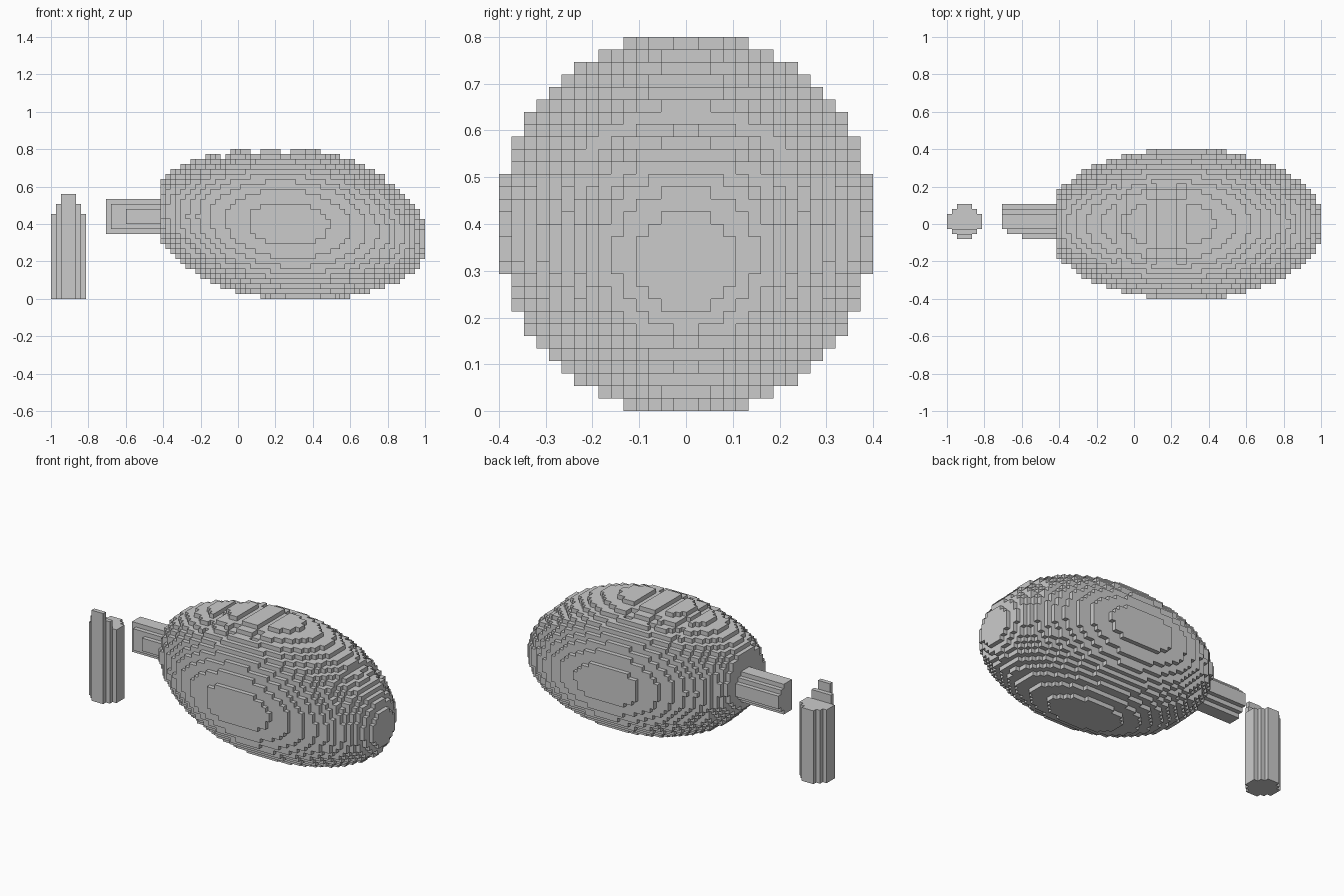
import bpy
import bmesh
from math import sqrt
from mathutils import Vector

if "Cube" in bpy.data.objects:
    bpy.data.objects.remove(bpy.data.objects["Cube"], do_unlink=True)

CELL = 2 / 75                      # edge length of one block
NX, NY, NZ = 75, 30, 30            # blocks along each axis
ORIGIN = Vector((-1, -0.4, 0))
AXES = [Vector((1, 0, 0)), Vector((0, 1, 0)), Vector((0, 0, 1))]


def build_blocks(name, cells):
    """Skin a set of (i, j, k) blocks with only its outward faces."""
    bm = bmesh.new()
    verts = {}

    def corner(p):
        key = tuple(round(c) for c in p)
        if key not in verts:
            verts[key] = bm.verts.new(ORIGIN + Vector(key) * CELL)
        return verts[key]

    for cell in cells:
        base = Vector(cell)
        for a in range(3):
            n, u, v = AXES[a], AXES[(a + 1) % 3], AXES[(a + 2) % 3]
            for side in (-1, 1):
                if tuple(int(c) for c in base + n * side) in cells:
                    continue
                start = base + n if side > 0 else base
                loop = [start, start + u, start + u + v, start + v]
                if side < 0:
                    loop.reverse()
                bm.faces.new([corner(p) for p in loop])
    mesh = bpy.data.meshes.new(name)
    bm.to_mesh(mesh)
    bm.free()
    obj = bpy.data.objects.new(name, mesh)
    bpy.context.collection.objects.link(obj)
    return obj


def disc():
    """Seven-block-wide round section."""
    return [(a, b) for a in range(7) for b in range(7)
            if (a - 3) ** 2 + (b - 3) ** 2 <= 10]


# Body: drooping ellipsoid with a blunt rear and shallow grooves on top
GROOVES = (-0.07, 0.09, 0.25, 0.825)


def in_body(x, y, z):
    u = (x - 0.27) / 0.745
    if abs(u) >= 1 or x < -0.413:
        return False
    dz = z - (0.4 - 0.04 * u - 0.05 * u ** 3)
    radius = 0.406
    grooved = any(abs(x - g) < 0.03 for g in GROOVES)
    if grooved and dz > 0 and abs(y) < 0.22:
        radius -= CELL
    ring = sqrt(1 - u * u)
    return (y / 0.404) ** 2 + (dz / radius) ** 2 <= ring ** 2


body = set()
for i in range(NX):
    for j in range(NY):
        for k in range(NZ):
            p = ORIGIN + Vector((i + 0.5, j + 0.5, k + 0.5)) * CELL
            if in_body(*p):
                body.add((i, j, k))
build_blocks("body", body)

# Rear bar: round section along x, its end cut back toward the front
bar_start = {0: 15, 1: 12}
bar = {(i, 12 + a, 13 + b) for a, b in disc()
       for i in range(bar_start.get(a, 11), 24)} - body
build_blocks("rear_bar", bar)

# Post: upright round section, its top stepping up toward the front
post_top = {0: 21, 1: 19}
post = {(a, 12 + b, k) for a, b in disc()
        for k in range(post_top.get(b, 17))}
build_blocks("post", post)
